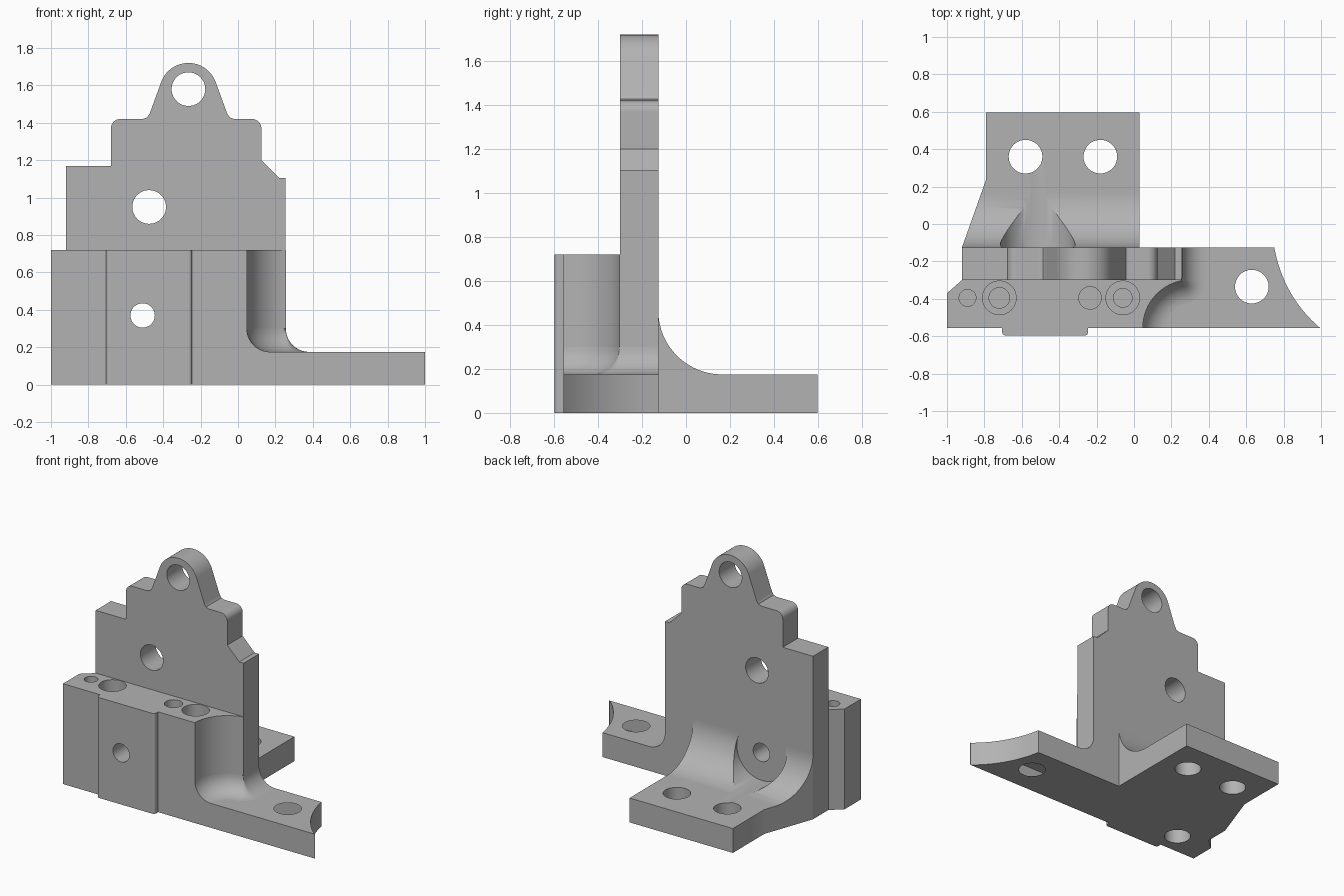
import bpy, bmesh, math
from math import cos, sin, radians
from mathutils import Vector

if "Cube" in bpy.data.objects:
    bpy.data.objects.remove(bpy.data.objects["Cube"])

steel = bpy.data.materials.new("grey_metal")
steel.use_nodes = True
GREY = (0.45, 0.45, 0.45, 1)
steel.diffuse_color = GREY
steel.node_tree.nodes["Principled BSDF"].inputs["Base Color"].default_value = GREY

# Main levels of the bracket
FRONT, BLOCK, WALL, BACK, REAR = -0.597, -0.556, -0.30, -0.126, 0.597
BASE, TOP = 0.175, 0.72


def arc(cx, cy, r, a0, a1, n=12):
    """Points on a circular arc, angles in degrees."""
    angles = [radians(a0 + (a1 - a0) * i / n) for i in range(n + 1)]
    return [(cx + r * cos(a), cy + r * sin(a)) for a in angles]


def to_object(name, bm):
    bmesh.ops.recalc_face_normals(bm, faces=bm.faces)
    mesh = bpy.data.meshes.new(name)
    bm.to_mesh(mesh)
    bm.free()
    mesh.materials.append(steel)
    obj = bpy.data.objects.new(name, mesh)
    bpy.context.collection.objects.link(obj)
    return obj


def prism(name, outline, axis, lo, hi):
    """Extrude a 2D outline along x, y or z between two levels."""
    place = {"x": lambda a, b, t: (t, a, b),
             "y": lambda a, b, t: (a, t, b),
             "z": lambda a, b, t: (a, b, t)}[axis]
    bm = bmesh.new()
    face = bm.faces.new([bm.verts.new(place(a, b, lo)) for a, b in outline])
    new = bmesh.ops.extrude_face_region(bm, geom=[face])["geom"]
    verts = [v for v in new if isinstance(v, bmesh.types.BMVert)]
    bmesh.ops.translate(bm, verts=verts, vec=place(0, 0, hi - lo))
    return to_object(name, bm)


def combine(target, tool, operation):
    """Apply a boolean and remove the tool."""
    mod = target.modifiers.new("cut", "BOOLEAN")
    mod.operation, mod.solver, mod.object = operation, "EXACT", tool
    bpy.context.view_layer.objects.active = target
    bpy.ops.object.modifier_apply(modifier=mod.name)
    bpy.data.objects.remove(tool)


def drill(target, a, b, r, axis, lo, hi):
    combine(target, prism("drill", arc(a, b, r, 0, 352.5, 47), axis, lo, hi), "DIFFERENCE")


# Upright plate with stepped shoulders and a rounded lug
plate_outline = (
    [(0.255, 0), (0.255, 1.105), (0.22, 1.105), (0.125, 1.2)]
    + arc(0.075, 1.37, 0.05, 0, 90, 8)
    + [(-0.02, 1.42), (-0.043, 1.428), (-0.058, 1.45)]
    + arc(-0.265, 1.565, 0.155, 20, 160, 28)
    + [(-0.472, 1.45), (-0.487, 1.428), (-0.51, 1.42)]
    + arc(-0.63, 1.37, 0.05, 90, 180, 8)
    + [(-0.68, 1.17), (-0.92, 1.17), (-0.92, 0)])
body = prism("bracket_body", plate_outline, "y", WALL, BACK)

# Front block with a chamfered corner and a concave right end
scoop = arc(0.305, BLOCK, 0.258, 180, 101, 20)
block_outline = ([(-1, BLOCK)] + scoop
                 + [(0.255, -0.28), (-0.92, -0.28), (-0.92, WALL), (-1, -0.37)])
combine(body, prism("front_block", block_outline, "z", 0, TOP), "UNION")

# Raised front pad with rounded corners
pad_outline = ([(-0.245, -0.5), (-0.705, -0.5)]
               + arc(-0.685, FRONT + 0.02, 0.02, 180, 270, 5)
               + arc(-0.265, FRONT + 0.02, 0.02, 270, 360, 5))
combine(body, prism("front_pad", pad_outline, "z", 0, TOP), "UNION")

# Side foot with a curved end
p0, p1, p2 = Vector((0.75, BACK)), Vector((0.80, -0.39)), Vector((0.995, BLOCK))
end_curve = [tuple(p0 * (1 - t) ** 2 + p1 * 2 * t * (1 - t) + p2 * t * t)
             for t in [i / 16 for i in range(17)]]
foot_outline = [(0, BLOCK), (0, BACK)] + end_curve + [(1, BLOCK)]
combine(body, prism("side_foot", foot_outline, "z", 0, BASE), "UNION")

# Rear foot: filleted side profile trimmed to its plan
rear_profile = ([(-0.2, 0), (REAR, 0), (REAR, BASE)]
                + arc(0.164, BASE + 0.29, 0.29, 270, 180, 20)
                + [(-0.2, BASE + 0.29)])
rear = prism("rear_foot", rear_profile, "x", -1, 0.03)
rear_plan = [(0.1, -0.25), (0.1, 0.7), (-0.79, 0.7), (-0.79, 0.24),
             (-0.92, BACK), (-0.92, -0.25)]
combine(rear, prism("rear_trim", rear_plan, "z", -0.1, 1), "INTERSECT")

# Round clearance pocket in the rear fillet
drill(rear, -0.515, 0.37, 0.2, "y", BACK, 0.4)
combine(body, rear, "UNION")

# Holes through the plate and front block: x, z, radius
for x, z, r in [(-0.265, 1.58, 0.09), (-0.475, 0.95, 0.09), (-0.51, 0.37, 0.065)]:
    drill(body, x, z, r, "y", -0.8, 0.5)

# Mounting holes through the feet
for x, y in [(-0.58, 0.36), (-0.18, 0.36), (0.63, -0.335)]:
    drill(body, x, y, 0.09, "z", -0.1, 0.3)

# Blind holes in the block: x, radius, bottom, top
for x, r, lo, hi in [(-0.89, 0.045, 0.45, 0.8), (-0.235, 0.06, 0.45, 0.8),
                     (-0.72, 0.09, 0.55, 0.8), (-0.72, 0.055, 0.4, 0.8),
                     (-0.06, 0.09, 0.55, 0.8), (-0.06, 0.05, 0.4, 0.8),
                     (-0.72, 0.09, -0.1, 0.25)]:
    drill(body, x, -0.395, r, "z", lo, hi)

# Fillet swept along the scoop, round the corner and along the plate edge
centre = Vector((0.305, BLOCK))
path = [(Vector(p), (centre - Vector(p)).normalized()) for p in scoop]
corner = path[-1][0]
path += [(corner, Vector(n)) for n in arc(0, 0, 1, -79, 0, 10)]
path.append((Vector((corner.x, BACK)), Vector((1, 0))))
R = 0.125
section = [(0, 0.12), (R, 0.12)] + arc(R, BASE + R, R, 270, 180, 10)
bm = bmesh.new()
rings = [[bm.verts.new((*(p + n * d), z)) for d, z in section] for p, n in path]
for a, b in zip(rings, rings[1:]):
    for i in range(len(section)):
        j = (i + 1) % len(section)
        bm.faces.new((a[i], a[j], b[j], b[i]))
bm.faces.new(rings[0])
bm.faces.new(rings[-1])
bmesh.ops.recalc_face_normals(bm, faces=bm.faces)
bmesh.ops.remove_doubles(bm, verts=bm.verts, dist=0.0001)
fillet = to_object("corner_fillet", bm)

# Smooth curved faces, keeping flats flat
for obj in (body, fillet):
    bpy.ops.object.select_all(action="DESELECT")
    obj.select_set(True)
    bpy.context.view_layer.objects.active = obj
    bpy.ops.object.shade_smooth_by_angle(angle=radians(25))
    mod = obj.modifiers.new("even_normals", "WEIGHTED_NORMAL")
    mod.keep_sharp = True
    mod.weight = 100
